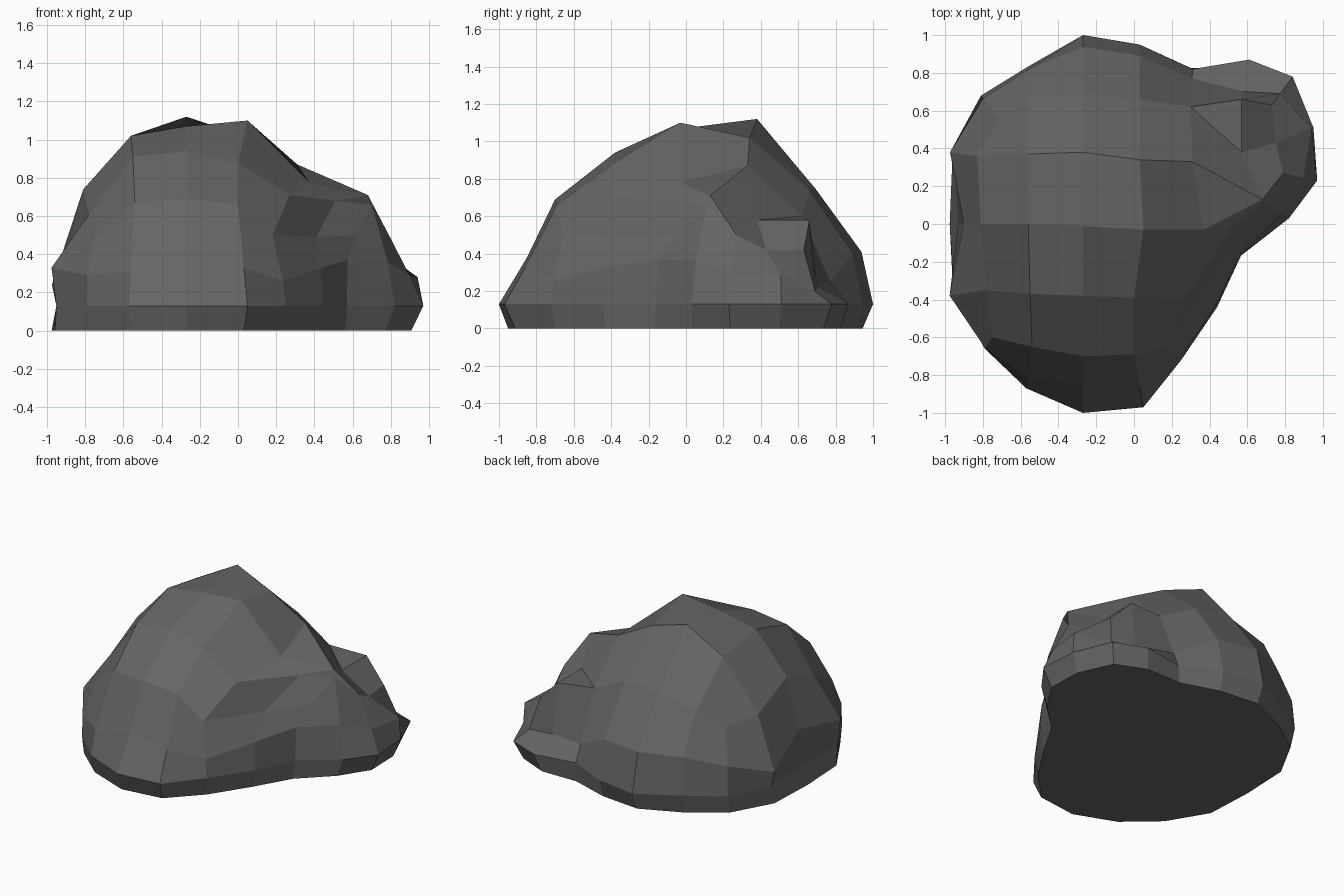
import bpy, bmesh
from mathutils import Vector

if "Cube" in bpy.data.objects:
    bpy.data.objects.remove(bpy.data.objects["Cube"])

# Crown of the boulder: five cross-section ribs, front to back, points left to right
RIBS = [
    [(-.75, -.60, .48), (-.54, -.65, .67), (-.27, -.70, .69), (0, -.69, .66),
     (.18, -.66, .50), (.41, -.28, .49), (.61, -.05, .50)],
    [(-.78, -.35, .61), (-.55, -.37, .91), (-.27, -.38, .94), (0, -.39, .88),
     (.27, -.40, .71), (.51, -.02, .68), (.70, .11, .66)],
    [(-.81, 0, .74), (-.56, 0, 1.02), (-.27, -.01, 1.07), (.05, -.03, 1.10),
     (.37, -.03, .78), (.68, .13, .71), (.79, .27, .50)],
    [(-.83, .36, .61), (-.56, .37, .96), (-.27, .38, 1.12), (.03, .34, 1.02),
     (.31, .33, .87), (.57, .38, .58), (.75, .43, .42)],
    [(-.71, .56, .56), (-.55, .67, .68), (-.27, .69, .75), (.03, .66, .74),
     (.30, .62, .60), (.57, .66, .58), (.73, .63, .42)],
]
# Widest outline, counter-clockwise from front left: x, y, shoulder height, shoulder inset
OUTLINE = [
    (-.79, -.66, .29, .05), (-.57, -.87, .31, .2), (-.27, -1, .38, .5), (.05, -.97, .33, .4),
    (.25, -.72, .26, .2), (.44, -.44, .33, .1), (.57, -.16, .37, .1),
    (.82, .03, .36, .3), (.97, .23, .29, .4), (.95, .51, .28, .05),
    (.84, .78, .20, .6), (.61, .87, .22, .8), (.31, .82, .25, .25), (.03, .95, .40, .2),
    (-.27, 1, .41, .2), (-.55, .84, .40, .1), (-.81, .68, .34, .12),
    (-.98, .38, .24, .04), (-.96, 0, .38, .4), (-.98, -.38, .33, .02),
]
LIP_Z = .13

bm = bmesh.new()

# Crown surface between the ribs; the dip beside the side ridge is creased diagonally
grid = [[bm.verts.new(p) for p in rib] for rib in RIBS]
for r, (a, b) in enumerate(zip(grid, grid[1:])):
    for i in range(len(a) - 1):
        if r >= 2 and i == 4:
            bm.faces.new((a[i], a[i + 1], b[i]))
            bm.faces.new((a[i + 1], b[i + 1], b[i]))
        else:
            bm.faces.new((a[i], a[i + 1], b[i + 1], b[i]))
crown_edge = (grid[0] + [r[-1] for r in grid[1:-1]]
              + grid[-1][::-1] + [r[0] for r in grid[-2:0:-1]])

# Shoulder, lip and (softened) foot rings down to the ground
n = len(OUTLINE)
shoulder, lip, foot = [], [], []
for i, (x, y, z, inset) in enumerate(OUTLINE):
    edge = Vector((x, y, LIP_Z))
    mid = edge.lerp(crown_edge[i].co, inset)
    mid.z = z
    shoulder.append(bm.verts.new(mid))
    before, after = OUTLINE[i - 1], OUTLINE[(i + 1) % n]
    around = Vector((before[0] + after[0], before[1] + after[1], 0)) / 2
    base = Vector((x, y, 0)).lerp(around, .3)
    foot.append(bm.verts.new((base.x * (.96 if x > 0 else 1.01), base.y * .975, 0)))
    if x < -.9:
        edge.x *= .97
    lip.append(bm.verts.new(edge))

rings = [crown_edge, shoulder, lip, foot]
for up, down in zip(rings, rings[1:]):
    for i in range(n):
        j = (i + 1) % n
        bm.faces.new((down[i], down[j], up[j], up[i]))

# Flat underside
bm.faces.new(foot[::-1])
bmesh.ops.recalc_face_normals(bm, faces=bm.faces[:])

mesh = bpy.data.meshes.new("boulder")
bm.to_mesh(mesh)
bm.free()
boulder = bpy.data.objects.new("boulder", mesh)
bpy.context.collection.objects.link(boulder)

# Dark grey stone
stone = bpy.data.materials.new("dark_stone")
stone.diffuse_color = (.13, .13, .13, 1)
stone.use_nodes = True
stone.node_tree.nodes["Principled BSDF"].inputs["Base Color"].default_value = stone.diffuse_color
mesh.materials.append(stone)
